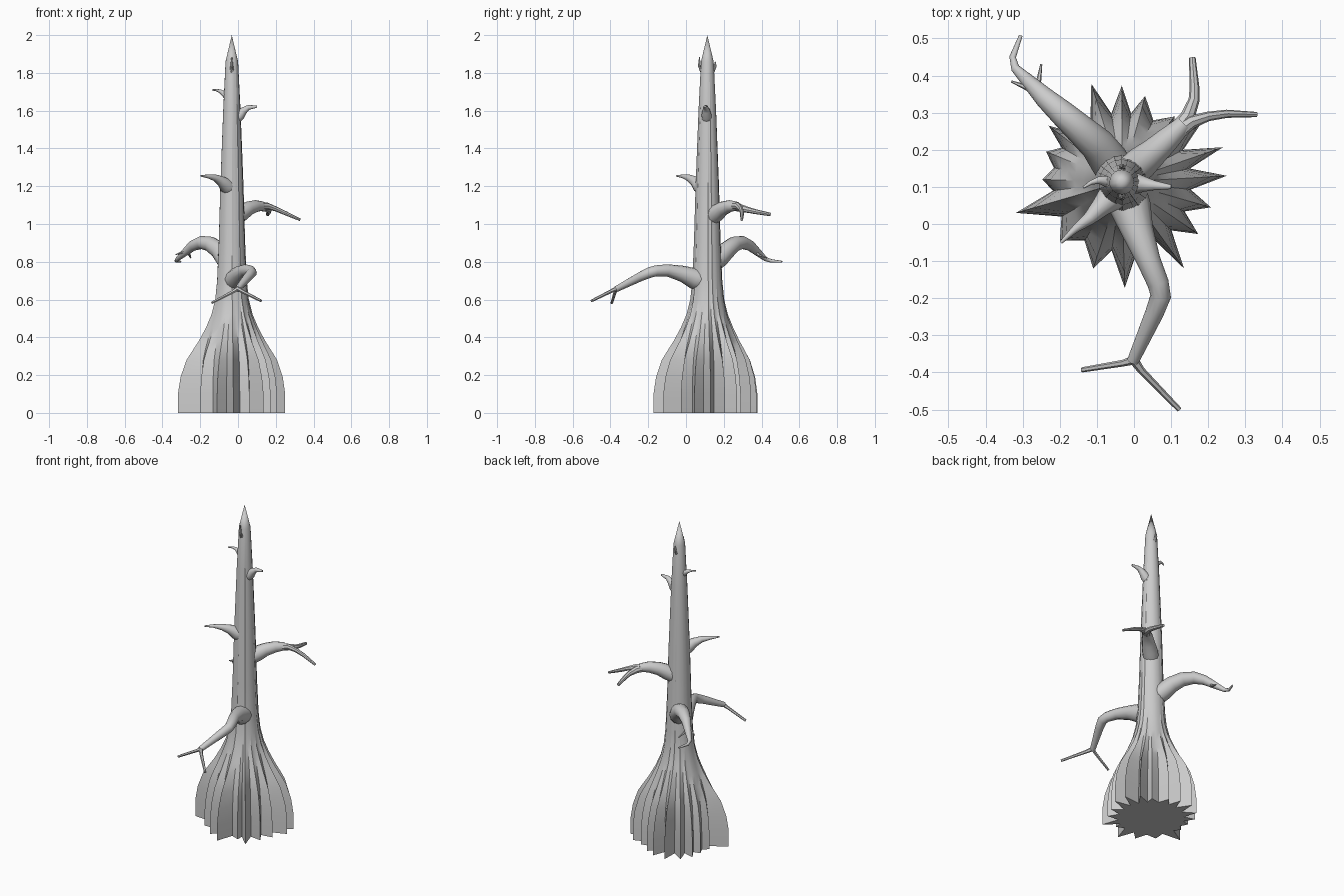
import bpy, bmesh, math
from mathutils import Vector

CX, CY = -0.033, 0.113


def smooth(ob, angle):
    bpy.ops.object.select_all(action='DESELECT')
    ob.select_set(True)
    bpy.context.view_layer.objects.active = ob
    bpy.ops.object.shade_smooth_by_angle(angle=math.radians(angle))


# trunk: root spikes at the base, fading into a slender round stem
tips = [(.25, .13), (.24, .207), (.18, .27), (.11, .29), (.03, .345), (-.033, .373),
        (-.115, .378), (-.19, .325), (-.23, .265), (-.237, .195), (-.247, .12),
        (-.318, .03), (-.20, -.045), (-.11, -.12), (-.025, -.172), (.06, -.09),
        (.135, -.12), (.173, -.027), (.207, .045)]
polar = sorted((math.atan2(y - CY, x - CX), math.hypot(x - CX, y - CY)) for x, y in tips)
INNER = 0.187
star = []
for i, (a, r) in enumerate(polar):
    b = polar[(i + 1) % len(polar)][0]
    if b < a:
        b += 2 * math.pi
    star += [(a, r), ((a + b) / 2, INNER)]

# height, overall scale, spike strength
rings = [(0, 1, 1), (.10, 1, 1), (.19, .98, .92), (.28, .93, .74), (.33, .87, .56),
         (.38, .79, .40), (.45, .67, .24), (.52, .55, .15), (.60, .46, .1),
         (.70, .41, .08), (.90, .365, .08), (1.2, .32, .08), (1.6, .24, .08),
         (1.86, .175, .05)]
bm = bmesh.new()
loops = []
for z, s, f in rings:
    loops.append([bm.verts.new((CX + s * (INNER + (r - INNER) * f) * math.cos(a),
                                CY + s * (INNER + (r - INNER) * f) * math.sin(a), z))
                  for a, r in star])
n = len(star)
for lo, hi in zip(loops, loops[1:]):
    for i in range(n):
        j = (i + 1) % n
        bm.faces.new((lo[i], lo[j], hi[j], hi[i]))
apex = bm.verts.new((CX, CY, 2.0))
for i in range(n):
    bm.faces.new((loops[-1][i], loops[-1][(i + 1) % n], apex))
bm.faces.new(loops[0][::-1])
me = bpy.data.meshes.new("trunk")
bm.to_mesh(me)
bm.free()
trunk = bpy.data.objects.new("trunk", me)
bpy.context.collection.objects.link(trunk)
smooth(trunk, 35)


# tapered tube along a path of (x, y, z, radius)
def limb(name, pts, sides=12):
    bm = bmesh.new()
    P = [Vector(p[:3]) for p in pts]
    prev = None
    for i, p in enumerate(P):
        t = (P[min(i + 1, len(P) - 1)] - P[max(i - 1, 0)]).normalized()
        up = Vector((0, 0, 1)) if abs(t.z) < .95 else Vector((1, 0, 0))
        u = t.cross(up).normalized()
        v = u.cross(t)
        ring = [bm.verts.new(p + pts[i][3] * (math.cos(2 * math.pi * k / sides) * u +
                                              math.sin(2 * math.pi * k / sides) * v))
                for k in range(sides)]
        if prev:
            for k in range(sides):
                m = (k + 1) % sides
                bm.faces.new((prev[k], prev[m], ring[m], ring[k]))
        else:
            bm.faces.new(ring[::-1])
        prev = ring
    bm.faces.new(prev)
    bmesh.ops.recalc_face_normals(bm, faces=bm.faces)
    me = bpy.data.meshes.new(name)
    bm.to_mesh(me)
    bm.free()
    ob = bpy.data.objects.new(name, me)
    bpy.context.collection.objects.link(ob)
    smooth(ob, 40)


# low front branch with two twigs
limb("front_branch", [(-.02, .075, .705, .057), (-.008, .04, .712, .055), (.01, -.02, .737, .043),
                      (.04, -.10, .755, .032), (.065, -.16, .752, .029), (.072, -.195, .742, .028),
                      (.055, -.24, .722, .025), (-.003, -.37, .655, .016)])
limb("front_twig_right", [(-.005, -.36, .66, .014), (.02, -.395, .645, .010), (.122, -.5, .593, .007)], 6)
limb("front_twig_left", [(.005, -.365, .66, .013), (-.03, -.375, .64, .009), (-.14, -.393, .582, .007)], 6)

# drooping back left branch
limb("back_left_branch", [(-.045, .135, .79, .052), (-.07, .175, .82, .052), (-.10, .215, .86, .047),
                          (-.145, .255, .893, .041), (-.195, .30, .902, .035), (-.24, .34, .885, .028),
                          (-.28, .38, .85, .020), (-.32, .42, .815, .012), (-.327, .45, .805, .009),
                          (-.305, .508, .80, .005)])
limb("back_left_twig_inner", [(-.265, .365, .86, .011), (-.257, .385, .835, .007), (-.25, .43, .82, .003)], 6)
limb("back_left_twig_outer", [(-.27, .36, .865, .011), (-.295, .37, .85, .007), (-.33, .384, .838, .003)], 6)

# forked back right branch
limb("back_right_branch", [(-.015, .135, 1.035, .044), (.02, .165, 1.06, .045), (.055, .195, 1.082, .038),
                           (.095, .232, 1.095, .032), (.135, .27, 1.095, .023)])
limb("back_right_fork_inner", [(.10, .235, 1.095, .024), (.145, .29, 1.085, .020), (.162, .335, 1.073, .015),
                               (.163, .37, 1.065, .013), (.157, .448, 1.05, .009)], 8)
limb("back_right_fork_outer", [(.10, .235, 1.095, .024), (.155, .275, 1.095, .018), (.20, .29, 1.08, .013),
                               (.25, .297, 1.058, .011), (.33, .295, 1.022, .007)], 8)

# short stubs higher up the stem
limb("front_left_stub", [(-.045, .09, 1.19, .040), (-.065, .068, 1.205, .038), (-.09, .045, 1.228, .027),
                         (-.12, .015, 1.244, .018), (-.16, -.015, 1.252, .010), (-.197, -.05, 1.255, .004)])
limb("right_stub", [(-.015, .11, 1.55, .026), (.01, .109, 1.575, .027), (.03, .107, 1.60, .020),
                    (.055, .104, 1.617, .013), (.10, .10, 1.622, .006)])
limb("left_stub", [(-.05, .11, 1.665, .018), (-.075, .115, 1.69, .015), (-.095, .118, 1.703, .010),
                   (-.115, .112, 1.709, .006), (-.137, .098, 1.710, .003)])
for name, s in (("back_top_spur", 1), ("front_top_spur", -1)):
    limb(name, [(CX, CY + s * .012, 1.79, .014), (CX, CY + s * .03, 1.815, .012),
                (CX, CY + s * .042, 1.835, .008), (CX, CY + s * .042, 1.885 if s < 0 else 1.86, .002)], 8)
